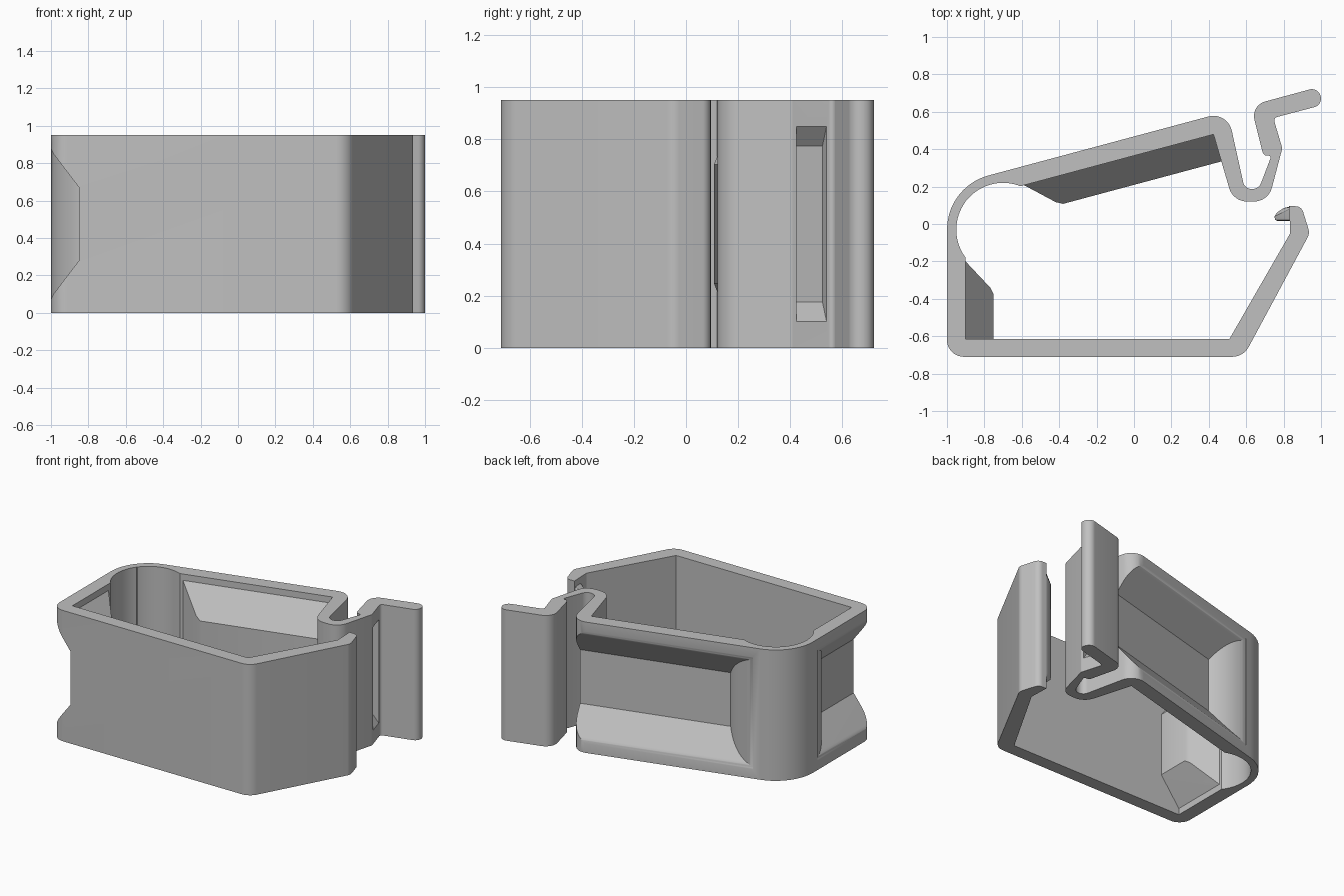
import bpy, bmesh
from math import cos, sin, tan, radians, pi
from mathutils import Vector

if "Cube" in bpy.data.objects:
    bpy.data.objects.remove(bpy.data.objects["Cube"], do_unlink=True)

HEIGHT = 0.95
MID = HEIGHT / 2
CENTRE = Vector((-0.7, -0.03))      # axis of the round end

grey = bpy.data.materials.new("light grey plastic")
grey.use_nodes = True
colour = (0.53, 0.53, 0.53, 1)
grey.diffuse_color = colour
grey.node_tree.nodes["Principled BSDF"].inputs["Base Color"].default_value = colour


def fillet(corners, steps=10):
    """Round each (x, y, radius) corner of a closed outline."""
    out, n = [], len(corners)
    for i, c in enumerate(corners):
        p = Vector(c[:2])
        a = Vector(corners[i - 1][:2]) - p
        b = Vector(corners[(i + 1) % n][:2]) - p
        r = c[2] if len(c) > 2 else 0
        if not r:
            out.append(p)
            continue
        half = a.angle(b) / 2
        reach = min(r / tan(half), a.length * 0.49, b.length * 0.49)
        r = reach * tan(half)
        a.normalize()
        b.normalize()
        mid = p + (a + b).normalized() * (r / sin(half))
        v0, v1 = p + a * reach - mid, p + b * reach - mid
        sweep = v0.angle_signed(v1)
        for k in range(steps + 1):
            t = -sweep * k / steps
            out.append(mid + Vector((v0.x * cos(t) - v0.y * sin(t),
                                     v0.x * sin(t) + v0.y * cos(t))))
    return out


def make_object(name, bm):
    bmesh.ops.recalc_face_normals(bm, faces=bm.faces)
    mesh = bpy.data.meshes.new(name)
    bm.to_mesh(mesh)
    bm.free()
    mesh.materials.append(grey)
    ob = bpy.data.objects.new(name, mesh)
    bpy.context.scene.collection.objects.link(ob)
    return ob


def prism(name, start, end):
    """Solid between two matching rings of 3D points."""
    bm = bmesh.new()
    a = [bm.verts.new(p) for p in start]
    b = [bm.verts.new(p) for p in end]
    bm.faces.new(a)
    bm.faces.new(b)
    for i in range(len(a)):
        bm.faces.new((a[i - 1], a[i], b[i], b[i - 1]))
    return make_object(name, bm)


def upright(name, outline, z0, z1):
    return prism(name, [(*p, z0) for p in outline], [(*p, z1) for p in outline])


def hull(name, points):
    bm = bmesh.new()
    for p in points:
        bm.verts.new(p)
    bmesh.ops.convex_hull(bm, input=bm.verts)
    return make_object(name, bm)


def cylinder(name, radius):
    ring = [CENTRE + Vector((cos(t), sin(t))) * radius
            for t in (2 * pi * k / 96 for k in range(96))]
    return upright(name, ring, -0.1, HEIGHT + 0.1)


def combine(target, tool, operation):
    tool.hide_render = True
    mod = target.modifiers.new("combine", 'BOOLEAN')
    mod.operation, mod.object, mod.solver = operation, tool, 'EXACT'
    bpy.context.view_layer.objects.active = target
    bpy.ops.object.modifier_apply(modifier=mod.name)
    bpy.data.objects.remove(tool, do_unlink=True)


def frame(origin, degrees, side):
    """Map (along, outward, z) of a wall to model space."""
    t = radians(degrees)
    e = Vector((cos(t), sin(t)))
    n = Vector((-e.y, e.x)) * side
    return lambda u, v, z: (*(Vector(origin) + e * u + n * v), z)


def recess_cutter(name, place, floor, face, half_floor, half_face, u0, u1, r):
    """Trough with sloping sides and softened outer edges."""
    section = [(face, MID + half_face, r), (face, HEIGHT - 0.01), (face + 0.2, HEIGHT - 0.01),
               (face + 0.2, 0.01), (face, 0.01), (face, MID - half_face, r),
               (floor, MID - half_floor), (floor, MID + half_floor)]
    pts = fillet(section)
    return prism(name, [place(u0, *p) for p in pts], [place(u1, *p) for p in pts])


# Wall, spring arm and finger tab as one outline
outline = [
    (0.83, 0.095), (0.895, 0.095, 0.05), (0.94, -0.05, 0.06), (0.585, -0.71, 0.1),
    (-1, -0.71, 0.09), (-1, 0.2, 0.3), (0.5, 0.602, 0.1),
    (0.592, 0.187, 0.05), (0.667, 0.187, 0.05), (0.735, 0.365, 0.01), (0.692, 0.365, 0.03),
    (0.625, 0.634, 0.08), (0.985, 0.732, 0.049), (1.011, 0.637, 0.049), (0.745, 0.567, 0.02),
    (0.793, 0.405, 0.02), (0.718, 0.12, 0.1), (0.53, 0.12, 0.1), (0.425, 0.479),
    (-0.9, 0.124), (-0.9, -0.615), (0.51, -0.615), (0.835, -0.05),
]
body = upright("clip_body", fillet(outline), 0, HEIGHT)

# Catch lip, tapered at both ends
lip = [(0.84, 0.095), (0.8, 0.085), (0.765, 0.062), (0.75, 0.04), (0.755, 0.022),
       (0.77, 0.015), (0.84, 0.015)]
root = [(0.85, 0.09), (0.85, 0.02)]
combine(body, hull("catch_lip", [(*p, MID + s * 0.355) for p in lip for s in (-1, 1)]
                   + [(*p, MID + s * 0.445) for p in root for s in (-1, 1)]), 'UNION')

# Pushed-in walls: left side and slanted back
walls = [("side", frame(CENTRE, -90, -1), 0.62, 0.9),
         ("back", frame(CENTRE, 15, 1), 1.25, 1.37)]
for name, place, inner_end, outer_end in walls:
    bulge = [place(u, v, MID + s * h) for s in (-1, 1)
             for u, v, h in ((0.149, 0.22, 0.455), (inner_end, 0.22, 0.455),
                             (0.31, 0.069, 0.253), (0.345, 0.05, 0.228),
                             (inner_end, 0.05, 0.228))]
    combine(body, hull(name + "_bulge", bulge), 'UNION')
for name, place, inner_end, outer_end in walls:
    trough = recess_cutter(name + "_recess", place, 0.15, 0.302, 0.195, 0.395,
                           0.05, outer_end, 0.09)
    combine(trough, cylinder("round_keep", 0.301), 'DIFFERENCE')
    combine(body, trough, 'DIFFERENCE')

# Round bore in the narrow end
combine(body, cylinder("bore", 0.25), 'DIFFERENCE')

# Shallow pocket in the leg below the finger tab
leg = frame((0.793, 0.405), 106.5, -1)
combine(body, recess_cutter("leg_pocket", leg, -0.055, 0.004, 0.3, 0.38,
                            0.02, 0.14, 0), 'DIFFERENCE')

bpy.ops.object.select_all(action='DESELECT')
body.select_set(True)
bpy.context.view_layer.objects.active = body
bpy.ops.object.shade_smooth_by_angle(angle=radians(30))
